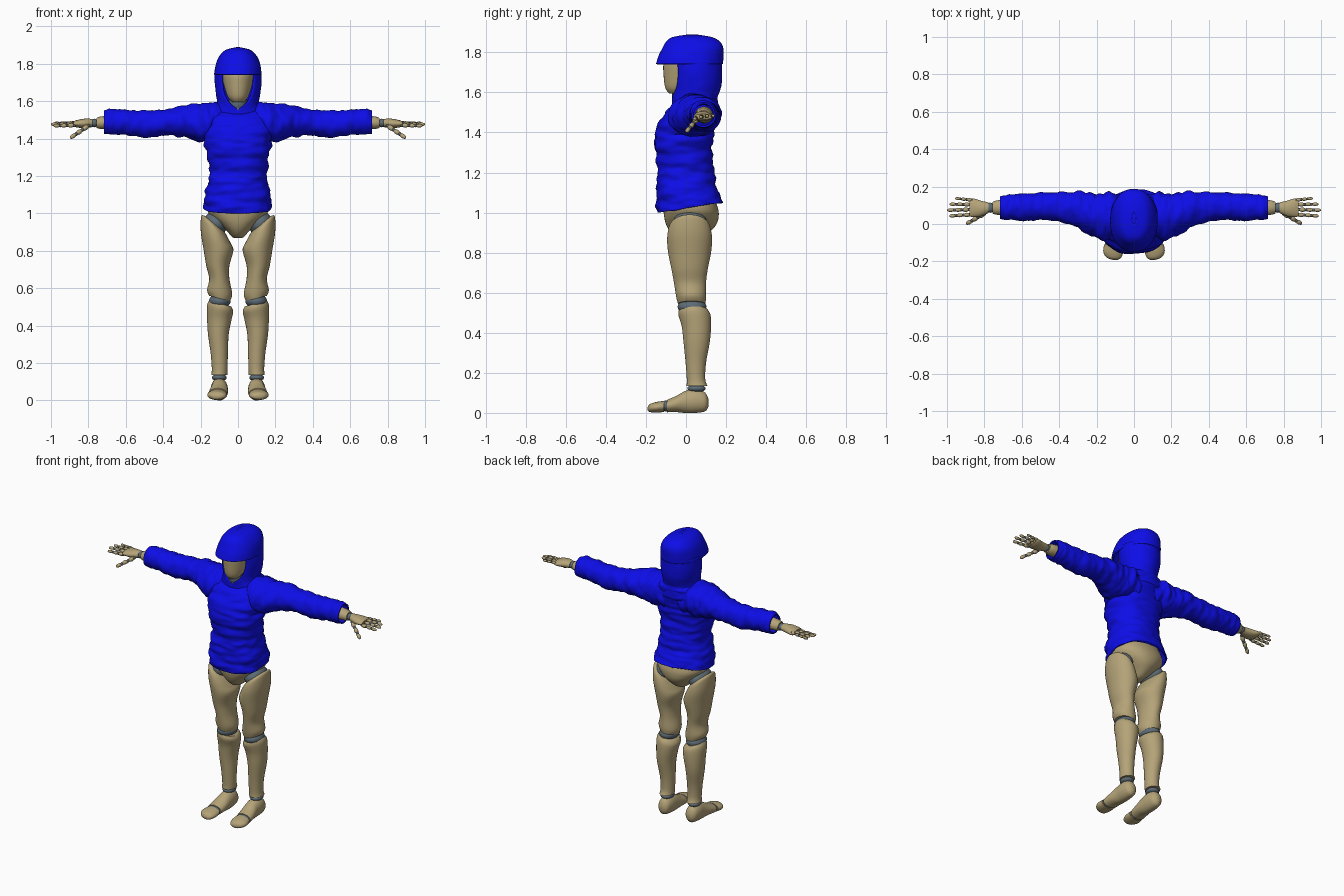
import bpy, bmesh, math
from mathutils import Vector, Matrix, noise

if "Cube" in bpy.data.objects:
    bpy.data.objects.remove(bpy.data.objects["Cube"])


def material(name, rgb):
    m = bpy.data.materials.new(name)
    m.use_nodes = True
    m.diffuse_color = (*rgb, 1)
    m.node_tree.nodes["Principled BSDF"].inputs["Base Color"].default_value = (*rgb, 1)
    return m


BLUE = material("blue cloth", (0.004, 0.004, 0.8))
TAN = material("tan shell", (0.46, 0.37, 0.19))
GREY = material("grey joint", (0.11, 0.15, 0.18))
parts = []


def finish(name, bm, mat, thickness=0):
    bmesh.ops.remove_doubles(bm, verts=bm.verts, dist=0.00001)
    bmesh.ops.recalc_face_normals(bm, faces=bm.faces)
    mesh = bpy.data.meshes.new(name)
    bm.to_mesh(mesh)
    bm.free()
    mesh.materials.append(mat)
    ob = bpy.data.objects.new(name, mesh)
    bpy.context.collection.objects.link(ob)
    if thickness:
        mod = ob.modifiers.new("cloth thickness", "SOLIDIFY")
        mod.thickness, mod.offset = thickness, -1
    parts.append(ob)


def smooth(sections, steps):
    """Spline through the sections: along, centre u, v, radius u, v, slant u, v, gap."""
    rows = [tuple(s) + (0,) * (8 - len(s)) for s in sections]
    out = []
    for i in range(len(rows) - 1):
        a, b, c, d = rows[max(i - 1, 0)], rows[i], rows[i + 1], rows[min(i + 2, len(rows) - 1)]
        for k in range(steps):
            t = k / steps
            out.append([q + t * (r - p + t * (2 * p - 5 * q + 4 * r - s + t * (3 * (q - r) + s - p))) / 2
                        if k else q for p, q, r, s in zip(a, b, c, d)])
    return out + [list(rows[-1])]


def loft(name, axis, sections, mat, side=1, n=32, steps=5, power=2, caps=True,
         fold=0, grain=(1, 1, 1), thickness=0, floor=False):
    bm = bmesh.new()
    rings = []
    for t, cu, cv, ru, rv, su, sv, gap in smooth(sections, steps):
        gap = math.radians(max(gap, 0))
        ring = []
        for i in range(n + 1):
            ang = -math.pi / 2 + gap + (2 * math.pi - 2 * gap) * (i % n if gap == 0 else i) / n
            c, s = math.cos(ang), math.sin(ang)
            u = ru * math.copysign(abs(c) ** (2 / power), c)
            v = rv * math.copysign(abs(s) ** (2 / power), s)
            w = t + su * u + sv * v

            def place(a, b):
                return Vector({"x": (w, a, b), "y": (a, w, b), "z": (a, b, w)}[axis])
            if fold:
                q = place(cu + u, cv + v)
                q = Vector([x * g for x, g in zip(q, grain)])
                k = 1 + fold * (noise.noise(q) + 0.4 * noise.noise(q * 2.1))
                u, v = u * k, v * k
            p = place(cu + u, cv + v)
            if floor:
                p.z = max(p.z, 0)
            p.x *= side
            ring.append(bm.verts.new(p))
        rings.append(ring)
    for a, b in zip(rings, rings[1:]):
        for i in range(n):
            bm.faces.new((a[i], a[i + 1], b[i + 1], b[i]))
    if caps:
        bm.faces.new(rings[0][:-1])
        bm.faces.new(rings[-1][:-1])
    finish(name, bm, mat, thickness)


def blobs(name, items, mat, side=1, seg=24):
    """Ellipsoids given as centre, radii and the direction of their local x axis."""
    bm = bmesh.new()
    for centre, radii, direction in items:
        turn = Vector(direction).to_track_quat("X", "Z").to_matrix().to_4x4()
        m = Matrix.Translation(centre) @ turn @ Matrix.Diagonal((*radii, 1))
        bmesh.ops.create_uvsphere(bm, u_segments=seg, v_segments=seg // 2, radius=1,
                                  matrix=Matrix.Diagonal((side, 1, 1, 1)) @ m)
    finish(name, bm, mat)


X = (1, 0, 0)

# Sweatshirt body and hood
loft("sweatshirt_body", "z", [
    (1.025, 0, .02, .185, .16, 0, .16), (1.08, 0, .01, .178, .158, 0, .1),
    (1.15, 0, 0, .163, .148), (1.22, 0, 0, .153, .141), (1.3, 0, -.012, .163, .142),
    (1.38, 0, -.008, .182, .146), (1.45, 0, .005, .185, .14), (1.51, 0, .032, .175, .122),
    (1.55, 0, .055, .15, .1), (1.575, 0, .075, .1, .065)],
    BLUE, n=80, steps=8, power=2.3, caps=False, fold=.085, grain=(8, 8, 26), thickness=.01)
loft("hood_sides", "z", [
    (1.49, 0, .045, .15, .115), (1.55, 0, .045, .128, .115), (1.575, 0, .042, .114, .115, 0, 0, 15),
    (1.6, 0, .045, .112, .12, 0, 0, 30), (1.64, 0, .05, .119, .125, 0, 0, 40),
    (1.7, 0, .052, .126, .128, 0, 0, 44), (1.76, 0, .05, .124, .13, 0, 0, 43)],
    BLUE, n=64, caps=False, fold=.03, grain=(9, 9, 9), thickness=.012)
loft("hood_crown", "z", [
    (1.742, 0, .018, .127, .168), (1.78, 0, .025, .122, .163), (1.82, 0, .035, .112, .153),
    (1.85, 0, .036, .094, .138), (1.875, 0, .032, .064, .102), (1.888, 0, .03, .012, .03)],
    BLUE, n=64, power=2.2, caps=False, fold=.02, grain=(9, 9, 9), thickness=.012)
blobs("hood_top", [((0, .03, 1.875), (.045, .07, .0125), X)], BLUE)

# Head, neck and pelvis
loft("head", "z", [
    (1.595, 0, -.05, .03, .035), (1.625, 0, -.034, .056, .07), (1.69, 0, -.004, .077, .108),
    (1.75, 0, .015, .088, .125), (1.81, 0, .03, .075, .1), (1.845, 0, .03, .035, .05)], TAN)
loft("neck_joint", "z", [(1.56, 0, -.005, .052, .06), (1.59, 0, -.008, .05, .062),
                         (1.64, 0, 0, .048, .055)], GREY)
loft("neck_base", "z", [(1.48, 0, .03, .075, .075), (1.54, 0, .005, .062, .067),
                        (1.575, 0, 0, .052, .06)], TAN)
loft("pelvis", "z", [
    (.867, 0, .015, .02, .035), (.877, 0, .015, .035, .065), (.905, 0, .02, .06, .1),
    (.94, 0, .026, .1, .125), (.98, 0, .027, .143, .136), (1.03, 0, .022, .165, .135),
    (1.13, 0, .0, .14, .115)], TAN, n=48, power=2.2)

for side, label in ((1, "left_"), (-1, "right_")):
    # Sleeve
    loft(label + "sleeve", "x", [
        (.04, .055, 1.475, .1, .085), (.12, .045, 1.486, .122, .105), (.2, .045, 1.484, .123, .1),
        (.3, .078, 1.491, .097, .083), (.4, .092, 1.485, .079, .068), (.5, .095, 1.477, .076, .073),
        (.6, .09, 1.487, .072, .067), (.68, .09, 1.489, .067, .067), (.716, .09, 1.489, .06, .062)],
        BLUE, side, n=56, steps=10, caps=False, fold=.13, grain=(27, 11, 11), thickness=.009)

    # Forearm, wrist and palm
    loft(label + "forearm", "x", [(.6, .09, 1.487, .045, .042), (.72, .088, 1.485, .04, .035),
                                  (.757, .087, 1.483, .031, .027)], TAN, side)
    blobs(label + "wrist", [((.769, .087, 1.483), (.022, .027, .023), X)], GREY, side)
    loft(label + "palm", "x", [(.778, .087, 1.483, .028, .022), (.82, .083, 1.481, .042, .025),
                               (.86, .087, 1.479, .05, .02), (.88, .088, 1.479, .047, .013)], TAN, side)

    # Fingers and thumb: three bones with joints between them
    digits = [("index_finger", (.875, .05, 1.470), (.988, .043, 1.468), .0115),
              ("middle_finger", (.88, .077, 1.478), (1.0, .074, 1.476), .0115),
              ("ring_finger", (.875, .104, 1.482), (.987, .106, 1.481), .011),
              ("little_finger", (.865, .128, 1.484), (.957, .137, 1.483), .0095),
              ("thumb", (.8, .055, 1.468), (.898, .0, 1.402), .0135)]
    for name, base, tip, r in digits:
        a, b = Vector(base), Vector(tip)
        d = b - a
        reach = d.length / 6
        blobs(label + name, [(a + d * (2 * i + 1) / 6, (reach, r * (1 - .08 * i), r * (1 - .08 * i)), d)
                             for i in range(3)], TAN, side, 16)
        blobs(label + name + "_joints", [(a + d * i / 3, (r * .75,) * 3, d) for i in range(3)],
              GREY, side, 12)

    # Leg
    blobs(label + "hip_joint", [((.12, .02, .945), (.066, .086, .066), X)], GREY, side, 32)
    loft(label + "thigh", "z", [
        (.545, .098, .028, .056, .068, .25), (.58, .098, .026, .067, .075, .15),
        (.65, .1, .02, .054, .08), (.72, .108, .018, .062, .091), (.8, .104, .018, .079, .107),
        (.87, .118, .018, .081, .112, .4), (.925, .125, .018, .072, .103, .8),
        (.945, .126, .02, .054, .08, .8)], TAN, side, n=40)
    blobs(label + "knee_joint", [((.098, .03, .53), (.058, .072, .04), X)], GREY, side, 32)
    loft(label + "shin", "z", [
        (.135, .1, .055, .043, .052), (.17, .098, .05, .042, .046), (.25, .1, .049, .046, .051),
        (.35, .105, .053, .055, .065), (.43, .1, .052, .065, .073), (.49, .096, .042, .07, .08, .2),
        (.517, .096, .036, .06, .07, .25)], TAN, side, n=40)

    # Foot
    blobs(label + "ankle_joint", [((.1, .052, .122), (.04, .046, .02), X)], GREY, side)
    loft(label + "foot", "y", [
        (.112, .1, .05, .014, .02), (.095, .1, .055, .036, .047), (.05, .1, .06, .045, .06),
        (0, .1, .055, .046, .056), (-.05, .104, .044, .05, .04), (-.095, .108, .034, .05, .031)],
        TAN, side, floor=True)
    blobs(label + "toe_joint", [((.109, -.101, .034), (.046, .02, .028), X)], GREY, side)
    loft(label + "toes", "y", [
        (-.11, .109, .032, .051, .028), (-.15, .111, .028, .053, .026),
        (-.18, .107, .024, .038, .02), (-.192, .1, .021, .012, .008)], TAN, side, floor=True)

# Smooth shading with sharp rims
bpy.ops.object.select_all(action="DESELECT")
for ob in parts:
    ob.select_set(True)
bpy.context.view_layer.objects.active = parts[0]
bpy.ops.object.shade_smooth_by_angle(angle=math.radians(50))
